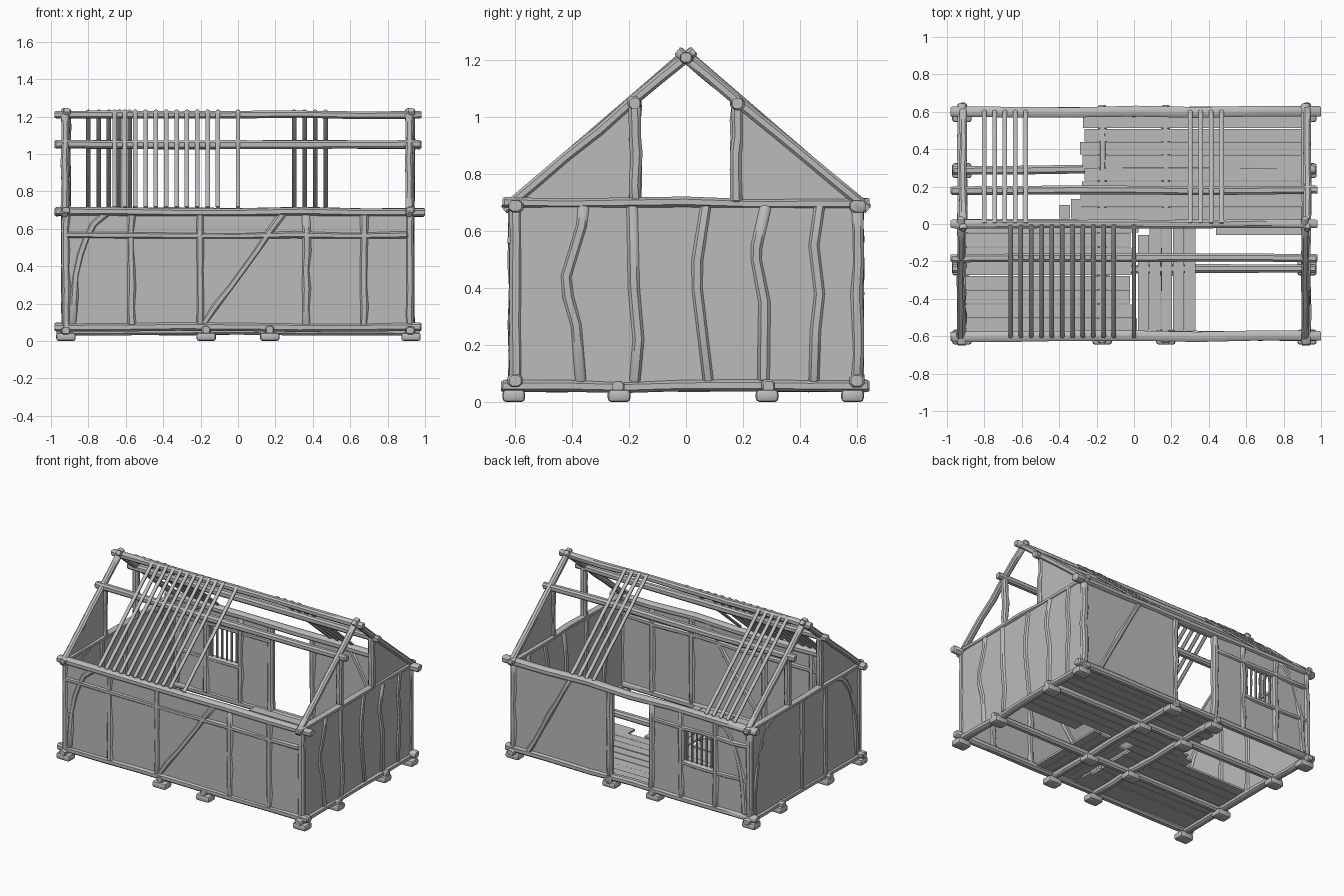
import bpy, bmesh, math, random
from mathutils import Vector

random.seed(4)
if "Cube" in bpy.data.objects:
    bpy.data.objects.remove(bpy.data.objects["Cube"])

grey = bpy.data.materials.new("weathered grey")
grey.use_nodes = True
grey.diffuse_color = (0.5, 0.5, 0.5, 1)
grey.node_tree.nodes["Principled BSDF"].inputs["Base Color"].default_value = (0.5, 0.5, 0.5, 1)
parts = []


def finish(name, bm):
    bmesh.ops.recalc_face_normals(bm, faces=bm.faces)
    mesh = bpy.data.meshes.new(name)
    bm.to_mesh(mesh)
    bm.free()
    mesh.materials.append(grey)
    ob = bpy.data.objects.new(name, mesh)
    bpy.context.collection.objects.link(ob)
    parts.append(ob)
    return ob


def beam(name, pts, w=0.045, h=None, wobble=0.004, segs=6):
    """Hewn timber: a chamfered section swept along a slightly uneven path."""
    h = h or w
    pts = [Vector(p) for p in pts]
    if len(pts) == 2:
        pts = [pts[0].lerp(pts[1], i / segs) for i in range(segs + 1)]
    axis = (pts[-1] - pts[0]).normalized()
    ref = Vector((0, 0, 1)) if abs(axis.z) < 0.9 else Vector((0, 1, 0))
    # tapered end rings give softened ends
    first, last = pts[0], pts[-1]
    pts = [first] + [first + (pts[1] - first).normalized() * 0.008] + pts[1:-1] \
        + [last + (pts[-2] - last).normalized() * 0.008] + [last]
    bm = bmesh.new()
    rings = []
    for i, p in enumerate(pts):
        t = (pts[min(i + 1, len(pts) - 1)] - pts[max(i - 1, 0)]).normalized()
        side = t.cross(ref).normalized()
        up = side.cross(t)
        end = i in (0, len(pts) - 1)
        s = 0.8 if end else 1 + random.uniform(-1, 1) * wobble * 15
        off = Vector() if end else (side + up) * random.uniform(-wobble, wobble)
        ring = []
        for a, b in ((1, .5), (.5, 1), (-.5, 1), (-1, .5), (-1, -.5), (-.5, -1), (.5, -1), (1, -.5)):
            ring.append(bm.verts.new(p + off + side * a * w / 2 * s + up * b * h / 2 * s))
        rings.append(ring)
    for r, q in zip(rings, rings[1:]):
        for k in range(8):
            bm.faces.new((r[k], r[(k + 1) % 8], q[(k + 1) % 8], q[k]))
    bm.faces.new(rings[0])
    bm.faces.new(rings[-1])
    return finish(name, bm)


def box(name, x0, x1, y0, y1, z0, z1, bevel=0):
    bm = bmesh.new()
    bmesh.ops.create_cube(bm, size=1)
    for v in bm.verts:
        v.co = Vector(((x0, x1)[v.co.x > 0], (y0, y1)[v.co.y > 0], (z0, z1)[v.co.z > 0]))
    if bevel:
        bmesh.ops.bevel(bm, geom=bm.edges[:], offset=bevel, segments=2, profile=0.5, affect='EDGES')
    return finish(name, bm)


def arc(a, b, n=7):
    """Quarter curve in a wall plane: rises steeply from a, leans over towards b."""
    return [(a[0] + (b[0] - a[0]) * (1 - math.cos(i / n * math.pi / 2)),
             a[1] + (b[1] - a[1]) * math.sin(i / n * math.pi / 2)) for i in range(n + 1)]


def boards(name, x0, x1, y0, y1, count, along_x, jag=0.05):
    """Row of loose floor boards with uneven ends."""
    lo, hi = (y0, y1) if along_x else (x0, x1)
    step = (hi - lo) / count
    for i in range(count):
        a, b = lo + i * step + 0.002, lo + (i + 1) * step - 0.002
        j, z = random.uniform(-jag, jag), random.uniform(0.082, 0.09)
        if along_x:
            box(name, x0 + (j if x0 > -0.8 else 0), x1 - (j if x1 < 0.8 else 0), a, b, z - 0.014, z)
        else:
            box(name, a, b, y0, y1 + j, z - 0.014, z)


EX, EY = 0.92, 0.6

# Foundation stones and floor joists
for x in (-0.92, -0.17, 0.17, 0.925):
    for y in (-0.605, -0.235, 0.285, 0.585):
        box("foundation_stone", x - 0.052, x + 0.052, y - 0.04, y + 0.04, 0, 0.045, 0.014)
for y in (-0.24, 0.29):
    beam("floor_joist", ((-0.97, y, 0.055), (0.97, y, 0.055)), 0.045)
for x in (-0.17, 0.17):
    beam("cross_joist", ((x, -0.635, 0.06), (x, 0.635, 0.06)), 0.045)

# Sills, eave beams, tie beams, purlins, ridge
for s in (-1, 1):
    beam("long_sill", ((-0.98, s * EY, 0.075), (0.98, s * EY, 0.075)), 0.05, 0.045)
    beam("end_sill", ((s * EX, -0.65, 0.055), (s * EX, 0.645, 0.055)), 0.05, 0.04)
    beam("eave_beam", ((-0.98, s * EY, 0.69), (1.0, s * EY, 0.69)), 0.055, 0.045)
    beam("tie_beam", ((s * EX, -0.645, 0.70), (s * EX, 0.645, 0.70)), 0.045, 0.036)
    beam("purlin", ((-0.98, s * 0.18, 1.05), (0.98, s * 0.18, 1.05)), 0.045)
beam("ridge_beam", ((-0.98, 0, 1.21), (0.98, 0, 1.21)), 0.045, 0.04)

# Corner posts, gable posts, rafters
for sx in (-1, 1):
    for sy in (-1, 1):
        beam("corner_post", ((sx * EX, sy * EY, 0.06), (sx * EX, sy * EY, 0.70)), 0.045)
        beam("gable_post", ((sx * EX, sy * 0.178, 0.70), (sx * EX, sy * 0.178, 1.05)), 0.042)
        x = sx * EX + 0.006 * sy
        beam("rafter", ((x, sy * 0.64, 0.675), (x, -sy * 0.03, 1.235)), 0.04, 0.036, 0.003)

    # Gable infill on one side of each end
    bm = bmesh.new()
    prof = ((0.60, 0.70), (0.40, 0.885), (0.178, 1.06), (0.178, 0.70))
    vs = [bm.verts.new((sx * EX - 0.01, sx * y, z)) for y, z in prof]
    face = bm.faces.new(vs)
    ext = bmesh.ops.extrude_face_region(bm, geom=[face])["geom"]
    bmesh.ops.translate(bm, verts=[g for g in ext if isinstance(g, bmesh.types.BMVert)], vec=(0.02, 0, 0))
    finish("gable_panel", bm)

# Wall panels, with door and window openings left in the back wall
T = 0.014
box("front_wall", -EX, EX, -EY - T, -EY + T, 0.07, 0.69)
for s in (-1, 1):
    box("end_wall", s * EX - T, s * EX + T, -EY, EY, 0.06, 0.69)
for x0, x1, z0, z1 in ((0.17, EX, 0.07, 0.69), (-EX, -0.66, 0.07, 0.69), (-0.39, -0.16, 0.07, 0.69),
                       (-0.66, -0.39, 0.07, 0.33), (-0.66, -0.39, 0.57, 0.69)):
    box("back_wall", x0, x1, EY - T, EY + T, z0, z1)

# Front framing
for x in (-0.57, -0.20, 0.365, 0.675):
    beam("front_post", ((x, -EY, 0.08), (x, -EY, 0.68)), 0.046)
beam("front_rail", ((-0.92, -EY, 0.565), (0.91, -EY, 0.565)), 0.046, 0.036)
beam("front_diagonal", ((-0.19, -EY, 0.09), (0.25, -EY, 0.69)), 0.044, 0.04)
beam("front_curved_brace", [(x, -EY, z) for x, z in arc((-0.885, 0.09), (-0.68, 0.685))], 0.044, 0.042)

# Back framing, door posts, window bars
for x in (-0.66, -0.39, -0.16, 0.17):
    beam("back_post", ((x, EY, 0.08), (x, EY, 0.68)), 0.046)
beam("back_rail", ((-0.92, EY, 0.575), (-0.16, EY, 0.575)), 0.046, 0.036)
beam("window_sill", ((-0.92, EY, 0.33), (-0.38, EY, 0.33)), 0.046, 0.034)
for i in range(6):
    x = -0.62 + i * 0.038
    beam("window_bar", ((x, EY, 0.33), (x, EY, 0.58)), 0.014, wobble=0.001)
beam("back_diagonal", ((0.80, EY, 0.08), (0.47, EY, 0.69)), 0.044, 0.04)
beam("back_curved_brace", [(x, EY, z) for x, z in arc((-0.885, 0.09), (-0.68, 0.685))], 0.044, 0.042)

# Crooked posts on the left end, simpler framing on the right end
crooked = (
    ((-.36, .69), (-.365, .62), (-.42, .44), (-.415, .37), (-.385, .27), (-.37, .07)),
    ((-.19, .69), (-.185, .4), (-.168, .22), (-.18, .07)),
    ((.07, .69), (.04, .5), (.04, .4), (.08, .07)),
    ((.28, .69), (.248, .55), (.248, .5), (.275, .35), (.27, .07)),
    ((.47, .69), (.45, .55), (.47, .38), (.455, .25), (.45, .07)))
for path in crooked:
    beam("crooked_post", [(EX, y, z) for y, z in path], 0.046, 0.044, 0.002)
for s in (-1, 1):
    beam("end_curved_brace", [(-EX, y, z) for y, z in arc((s * 0.57, 0.08), (s * 0.36, 0.69))], 0.044)
for y in (-0.22, 0.04):
    beam("end_post", ((-EX, y, 0.06), (-EX, y, 0.69)), 0.046)

# Roof battens on both slopes
front_x = [-0.66 + 0.0553 * i for i in range(11)] + [0.0]
back_x = [-0.80 + 0.055 * i for i in range(5)] + [0.30 + 0.056 * i for i in range(4)]
for s, xs in ((-1, front_x), (1, back_x)):
    for x in xs:
        beam("roof_batten", ((x, s * 0.005, 1.232), (x, s * 0.605, 0.715)), 0.024, 0.016, 0, 1)

# Broken floor: boards on two quarters, a cross run and loose pieces in the middle
boards("floor_board_back", -0.28, 0.92, 0.02, 0.58, 8, True, 0.02)
boards("floor_board_edge", 0.45, 0.92, -0.06, 0.02, 1, True)
boards("floor_board_front", -0.92, 0.0, -0.58, 0.03, 8, True, 0.03)
boards("floor_board_cross", 0.02, 0.33, -0.57, -0.02, 5, False, 0.06)
boards("floor_board_loose", -0.40, -0.28, 0.03, 0.13, 2, False, 0.03)

bpy.ops.object.select_all(action='DESELECT')
for ob in parts:
    ob.select_set(True)
bpy.context.view_layer.objects.active = parts[0]
bpy.ops.object.shade_smooth_by_angle(angle=math.radians(40))
